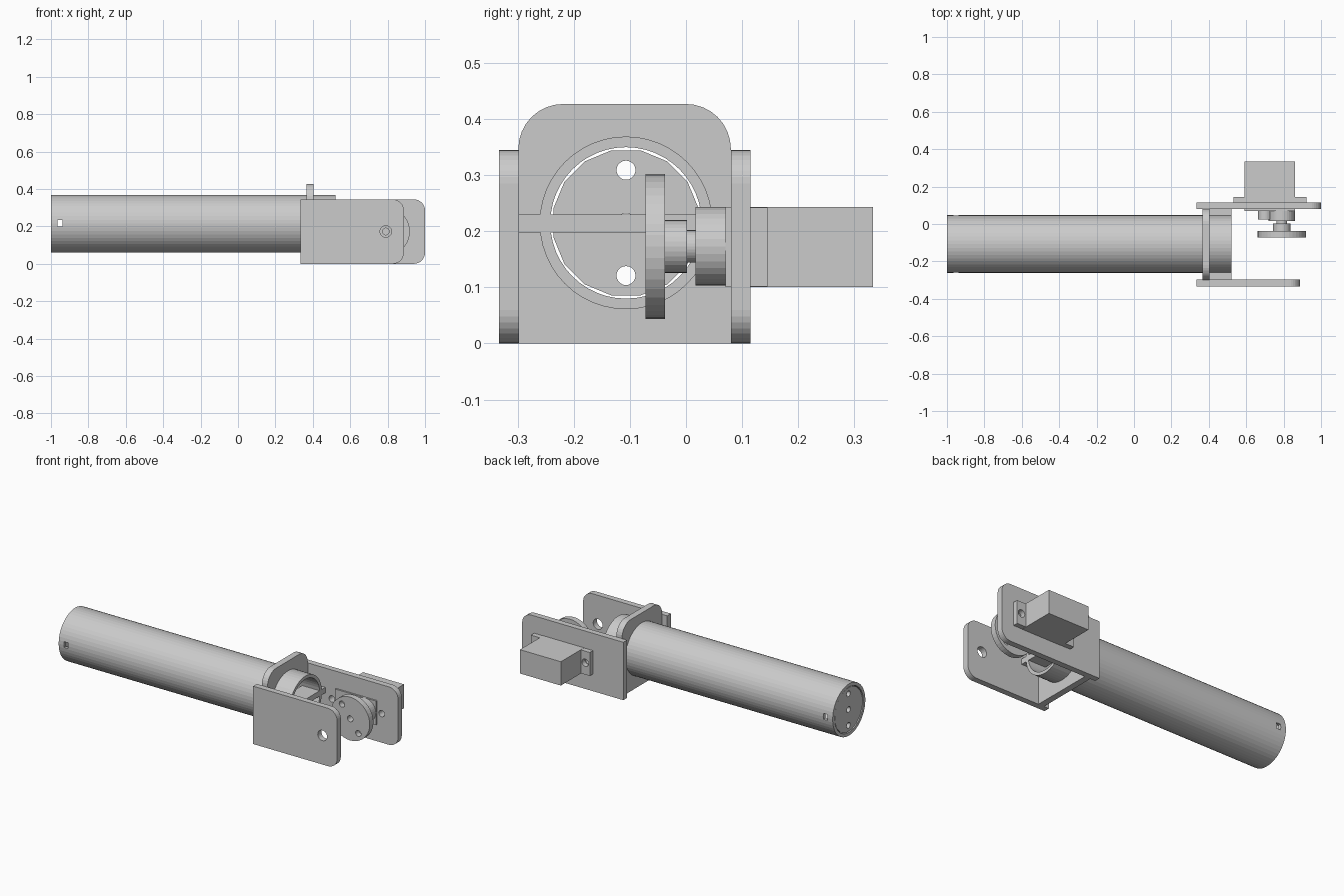
import bpy, bmesh
from math import pi, sin, cos, radians
from mathutils import Matrix, Vector

if "Cube" in bpy.data.objects:
    bpy.data.objects.remove(bpy.data.objects["Cube"])

TY, TZ = -0.107, 0.215      # tube axis
SX, SZ = 0.79, 0.173        # servo shaft axis


def finish(name, bm):
    bmesh.ops.recalc_face_normals(bm, faces=bm.faces)
    me = bpy.data.meshes.new(name)
    bm.to_mesh(me)
    bm.free()
    ob = bpy.data.objects.new(name, me)
    bpy.context.collection.objects.link(ob)
    return ob


def extrude(name, pts, axis, a, b):
    """Extrude a profile from a to b; profile is (y, z) for axis x, (x, z) for axis y."""
    bm = bmesh.new()
    place = (lambda p: (a, *p)) if axis == 'x' else (lambda p: (p[0], a, p[1]))
    face = bm.faces.new([bm.verts.new(place(p)) for p in pts])
    out = bmesh.ops.extrude_face_region(bm, geom=[face])
    move = Vector((b - a, 0, 0)) if axis == 'x' else Vector((0, b - a, 0))
    bmesh.ops.translate(bm, vec=move, verts=[v for v in out['geom'] if isinstance(v, bmesh.types.BMVert)])
    return finish(name, bm)


def circle(u, v, r, n=32, turn=0.0):
    return [(u + r * cos(2 * pi * i / n + turn), v + r * sin(2 * pi * i / n + turn)) for i in range(n)]


def rounded(u0, u1, v0, v1, radii, n=8):
    """Rectangle with corner radii: low-left, low-right, top-right, top-left."""
    corners = [(u0, v0, 1, 1), (u1, v0, -1, 1), (u1, v1, -1, -1), (u0, v1, 1, -1)]
    pts = []
    for k, ((u, v, su, sv), r) in enumerate(zip(corners, radii)):
        if r == 0:
            pts.append((u, v))
            continue
        for i in range(n + 1):
            t = pi + k * pi / 2 + i * pi / 2 / n
            pts.append((u + su * r + r * cos(t), v + sv * r + r * sin(t)))
    return pts


def box(name, x0, x1, y0, y1, z0, z1):
    return extrude(name, [(x0, z0), (x1, z0), (x1, z1), (x0, z1)], 'y', y0, y1)


def cut(ob, *cutters):
    """Subtract cutters, bake the result and remove the cutters."""
    for c in cutters:
        c.hide_render = True
        m = ob.modifiers.new("cut", 'BOOLEAN')
        m.operation, m.solver, m.object = 'DIFFERENCE', 'EXACT', c
    dg = bpy.context.evaluated_depsgraph_get()
    me = bpy.data.meshes.new_from_object(ob.evaluated_get(dg))
    ob.modifiers.clear()
    ob.data = me
    for c in cutters:
        bpy.data.objects.remove(c)
    return ob


def hole_y(x, z, r, y0, y1):
    return extrude("hole_cutter", circle(x, z, r, 24), 'y', y0, y1)


# main tube with cross slots near the rear end
cut(extrude("tube", circle(TY, TZ, 0.154, 48), 'x', -1.0, 0.52),
    extrude("bore_cutter", circle(TY, TZ, 0.135, 48), 'x', -1.1, 0.6),
    box("slot_cutter", -0.965, -0.938, -0.4, 0.2, 0.2, 0.235),
    box("bar_cutter", 0.405, 0.6, -0.4, 0.2, 0.198, 0.23))

# end cap with three holes
cut(extrude("end_cap", circle(TY, TZ, 0.132, 16, pi / 16), 'x', -0.997, -0.97),
    *[extrude("hole_cutter", circle(TY, TZ + d, 0.017, 20), 'x', -1.1, -0.9)
      for d in (-0.094, 0, 0.094)])

# collar plate around the tube
cut(extrude("collar_plate", rounded(-0.299, 0.08, 0, 0.427, (0, 0, 0.08, 0.08)), 'x', 0.366, 0.404),
    extrude("collar_cutter", circle(TY, TZ, 0.154, 48), 'x', 0.3, 0.5))

# cross bar through the tube
box("cross_bar", 0.404, 0.52, -0.299, 0.08, 0.198, 0.23)

# side plates
cut(extrude("pivot_side_plate", rounded(0.333, 0.887, 0, 0.345, (0, 0.06, 0.06, 0)), 'y', -0.333, -0.298),
    hole_y(SX, SZ, 0.031, -0.4, -0.2))
cut(extrude("servo_side_plate", rounded(0.333, 1.0, 0, 0.345, (0, 0.06, 0.06, 0)), 'y', 0.08, 0.115),
    box("window_cutter", 0.592, 0.862, 0.0, 0.2, 0.101, 0.243),
    *[hole_y(x, SZ, 0.019, 0.0, 0.2) for x in (0.563, 0.891)])

# servo body, flange and gear housings
box("servo_body", 0.592, 0.862, 0.07, 0.333, 0.101, 0.243)
cut(box("servo_flange", 0.533, 0.921, 0.115, 0.145, 0.102, 0.242),
    box("body_cutter", 0.592, 0.862, 0.0, 0.2, 0.0, 0.3),
    *[hole_y(x, SZ, 0.022, 0.0, 0.2) for x in (0.563, 0.891)])
extrude("gear_housing", circle(SX, SZ, 0.07), 'y', 0.017, 0.07)
extrude("idler_housing", circle(0.70, SZ, 0.038), 'y', 0.024, 0.07)
extrude("servo_shaft", circle(SX, SZ, 0.029), 'y', -0.002, 0.017)

# round servo horn with a line of holes
cut(extrude("horn_hub", circle(SX, SZ, 0.047), 'y', -0.037, 0.002),
    hole_y(SX, SZ, 0.018, -0.1, -0.015))
cut(extrude("horn_disc", circle(SX, SZ, 0.129, 40), 'y', -0.072, -0.037),
    *[hole_y(SX - k * 0.054, SZ + k * 0.073, 0.018, -0.1, 0.0) for k in (-1, 0, 1)])
